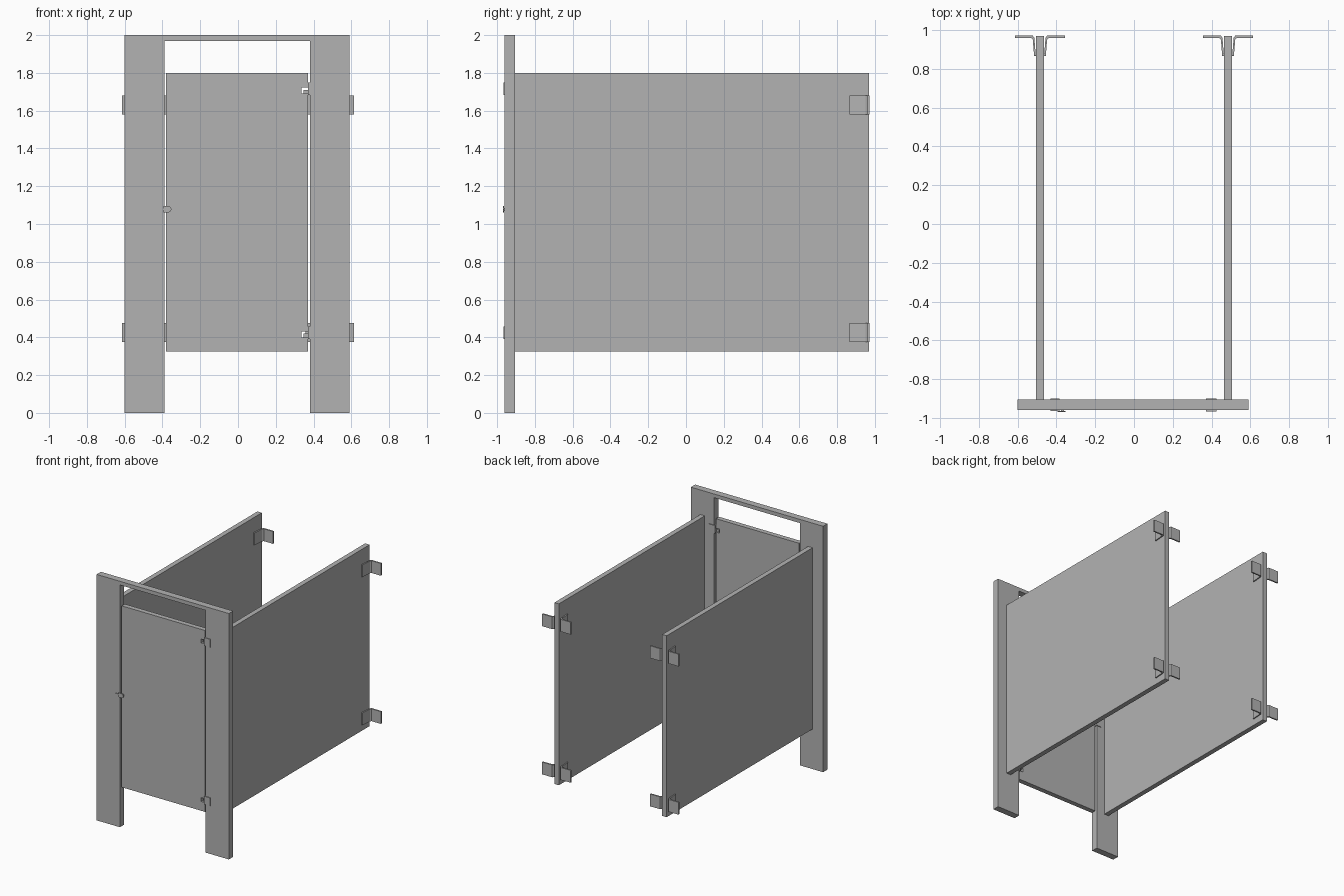
import bpy
import bmesh
from mathutils import Vector

default = bpy.data.objects.get("Cube")
if default:
    bpy.data.objects.remove(default, do_unlink=True)

grey = bpy.data.materials.new("partition grey")
grey.use_nodes = True
COLOUR = (0.45, 0.45, 0.45, 1)
grey.diffuse_color = COLOUR
grey.node_tree.nodes["Principled BSDF"].inputs["Base Color"].default_value = COLOUR


def extrude(name, points, offset):
    """Solid made by extruding a flat outline of 3D points along offset."""
    bm = bmesh.new()
    face = bm.faces.new([bm.verts.new(p) for p in points])
    moved = bmesh.ops.extrude_face_region(bm, geom=[face])["geom"]
    verts = [v for v in moved if isinstance(v, bmesh.types.BMVert)]
    bmesh.ops.translate(bm, verts=verts, vec=Vector(offset))
    bmesh.ops.recalc_face_normals(bm, faces=bm.faces)
    mesh = bpy.data.meshes.new(name)
    bm.to_mesh(mesh)
    bm.free()
    mesh.materials.append(grey)
    obj = bpy.data.objects.new(name, mesh)
    bpy.context.collection.objects.link(obj)
    return obj


def box(name, x, y, z):
    outline = [(x[0], y[0], z[0]), (x[1], y[0], z[0]),
               (x[1], y[0], z[1]), (x[0], y[0], z[1])]
    return extrude(name, outline, (0, y[1] - y[0], 0))


FRONT, BACK = -0.96, -0.905
HINGES = (0.425, 1.715)

# Front frame: two posts joined by a thin top rail
frame = [(-0.6, 0), (-0.39, 0), (-0.39, 1.97), (0.38, 1.97),
         (0.38, 0), (0.59, 0), (0.59, 2), (-0.6, 2)]
extrude("front_frame", [(x, FRONT, z) for x, z in frame], (0, BACK - FRONT, 0))

# Door with a hinge notch near each end of its hinged edge
door = [(-0.38, 0.325), (0.37, 0.325)]
for h in HINGES:
    door += [(0.37, h - 0.025), (0.335, h - 0.025), (0.335, h + 0.007), (0.37, h + 0.007)]
door += [(0.37, 1.8), (-0.38, 1.8)]
extrude("door", [(x, -0.952, z) for x, z in door], (0, 0.04, 0))

# Hinges: plates on both post faces, a web in the gap and a pin in the notch
for label, h in zip(("lower", "upper"), HINGES):
    z = (h - 0.033, h + 0.033)
    box(label + "_hinge_front_plate", (0.37, 0.425), (FRONT - 0.006, FRONT), z)
    box(label + "_hinge_back_plate", (0.37, 0.425), (BACK, BACK + 0.006), z)
    box(label + "_hinge_web", (0.37, 0.38), (FRONT, BACK), z)
    box(label + "_hinge_pin", (0.348, 0.37), (-0.942, -0.922), (h - 0.025, h - 0.005))

# Latch: rounded thumb plate and a thin keeper strip round the post edge
latch = [(-0.395, 1.06), (-0.368, 1.06), (-0.357, 1.067), (-0.352, 1.078),
         (-0.357, 1.089), (-0.368, 1.096), (-0.395, 1.096)]
extrude("latch_plate", [(x, -0.97, z) for x, z in latch], (0, 0.006, 0))
box("latch_spindle", (-0.376, -0.36), (-0.964, -0.952), (1.07, 1.086))
keeper_z = (1.074, 1.082)
box("keeper_front", (-0.43, -0.384), (FRONT - 0.005, FRONT), keeper_z)
box("keeper_back", (-0.43, -0.384), (BACK, BACK + 0.005), keeper_z)
box("keeper_edge", (-0.39, -0.384), (FRONT, BACK), keeper_z)

# Side panels, each held to the wall by two pairs of bent angle brackets
bracket = [(0.021, 0.865), (0.03, 0.865), (0.037, 0.95), (0.045, 0.96), (0.128, 0.96),
           (0.128, 0.972), (0.038, 0.972), (0.029, 0.96)]
for side, cx in (("right", -0.485), ("left", 0.485)):
    box(side + "_panel", (cx - 0.02, cx + 0.02), (BACK, 0.97), (0.325, 1.8))
    for level, z in (("lower", 0.375), ("upper", 1.58)):
        for place, s in (("a", -1), ("b", 1)):
            extrude(f"{side}_{level}_bracket_{place}",
                    [(cx + s * x, y, z) for x, y in bracket], (0, 0, 0.1))
